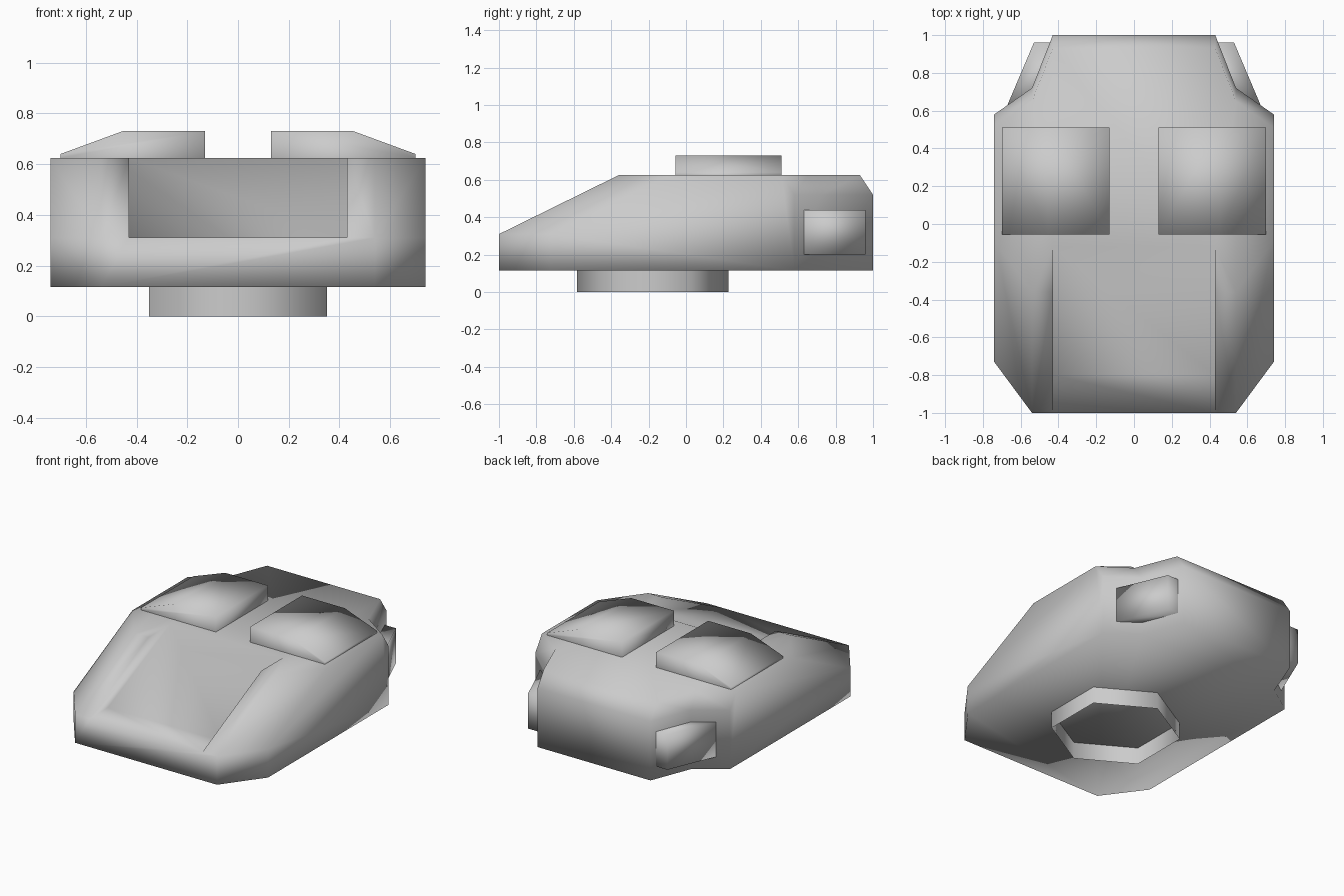
import bpy
import bmesh
from math import pi, sin, cos

default = bpy.data.objects.get("Cube")
if default:
    bpy.data.objects.remove(default, do_unlink=True)

grey = bpy.data.materials.new("plain_grey")
grey.use_nodes = True
GREY = (0.6, 0.6, 0.6, 1)
grey.diffuse_color = GREY
grey.node_tree.nodes["Principled BSDF"].inputs["Base Color"].default_value = GREY


def finish(name, bm):
    """Turn a bmesh into a smooth-shaded grey object."""
    bmesh.ops.recalc_face_normals(bm, faces=bm.faces)
    for face in bm.faces:
        face.smooth = True
    mesh = bpy.data.meshes.new(name)
    bm.to_mesh(mesh)
    bm.free()
    mesh.materials.append(grey)
    obj = bpy.data.objects.new(name, mesh)
    bpy.context.collection.objects.link(obj)


def plate(name, profile, shift):
    """Sweep a profile along the shift vector; the side against the hull stays open."""
    bm = bmesh.new()
    near = [bm.verts.new(p) for p in profile]
    far = [bm.verts.new([a + b for a, b in zip(p, shift)]) for p in profile]
    for i in range(len(near) - 1):
        bm.faces.new((near[i], near[i + 1], far[i + 1], far[i]))
    bm.faces.new(near)
    bm.faces.new(far)
    finish(name, bm)


# Hull: corner points of one side
FLOOR, NOSE, TAIL, DECK = 0.115, 0.31, 0.52, 0.625
points = {
    "nose_low": (0.54, -1, FLOOR), "nose_top": (0.54, -1, NOSE),
    "cheek_low": (0.74, -0.73, FLOOR), "cheek_top": (0.74, -0.73, NOSE),
    "brow": (0.74, -0.09, DECK), "crown": (0.54, -0.36, DECK),
    "step_top": (0.43, -0.36, DECK), "panel_front": (0.43, -1, NOSE),
    "panel_mid": (0.43, -0.8, NOSE), "panel_back": (0.43, -0.12, DECK),
    "side_low": (0.74, 0.58, FLOOR), "side_mid": (0.74, 0.58, TAIL),
    "side_top": (0.74, 0.51, DECK),
    "taper_low": (0.54, 0.72, FLOOR), "taper_mid": (0.54, 0.72, TAIL),
    "taper_top": (0.54, 0.65, DECK),
    "tail_low": (0.43, 1, FLOOR), "tail_mid": (0.43, 1, TAIL),
    "tail_top": (0.43, 0.93, DECK),
}
# Faces repeated on both sides
side_faces = [
    "nose_low cheek_low cheek_top nose_top",
    "cheek_low side_low side_mid side_top brow cheek_top",
    "side_low taper_low taper_mid side_mid",
    "side_mid taper_mid taper_top side_top",
    "taper_low tail_low tail_mid taper_mid",
    "taper_mid tail_mid tail_top taper_top",
    "nose_top cheek_top brow crown",
    "nose_top crown step_top panel_front",
    "panel_front step_top panel_back panel_mid",
    "brow side_top taper_top tail_top panel_back step_top crown",
]
# Faces that span the middle, given by their half outline
middle_faces = [
    "nose_low nose_top panel_front",
    "panel_front panel_mid",
    "panel_mid panel_back",
    "panel_back tail_top",
    "tail_top tail_mid",
    "tail_mid tail_low",
    "nose_low cheek_low side_low taper_low tail_low",
]
bm = bmesh.new()
left = {k: bm.verts.new(p) for k, p in points.items()}
right = {k: bm.verts.new((-x, y, z)) for k, (x, y, z) in points.items()}
for names in side_faces:
    for side in (left, right):
        bm.faces.new([side[n] for n in names.split()])
for names in middle_faces:
    half = names.split()
    bm.faces.new([left[n] for n in half] + [right[n] for n in reversed(half)])
finish("hull", bm)

# Roof hatches and rear side boxes
hatch = [(0.13, DECK), (0.13, 0.73), (0.455, 0.73), (0.70, 0.64), (0.70, DECK)]
box = [(0.44, 0.96), (0.53, 0.96), (0.67, 0.63), (0.55, 0.63)]
for label, s in (("left", 1), ("right", -1)):
    plate(label + "_hatch", [(s * x, -0.055, z) for x, z in hatch], (0, 0.565, 0))
    plate(label + "_side_box", [(s * x, y, 0.20) for x, y in box], (0, 0, 0.24))

# Open six-sided mounting ring underneath
bm = bmesh.new()
rims = [[bm.verts.new((0.405 * sin(i * pi / 3), 0.405 * cos(i * pi / 3) - 0.178, z))
         for i in range(6)] for z in (0, FLOOR)]
for i in range(6):
    bm.faces.new((rims[0][i - 1], rims[0][i], rims[1][i], rims[1][i - 1]))
finish("mounting_ring", bm)
